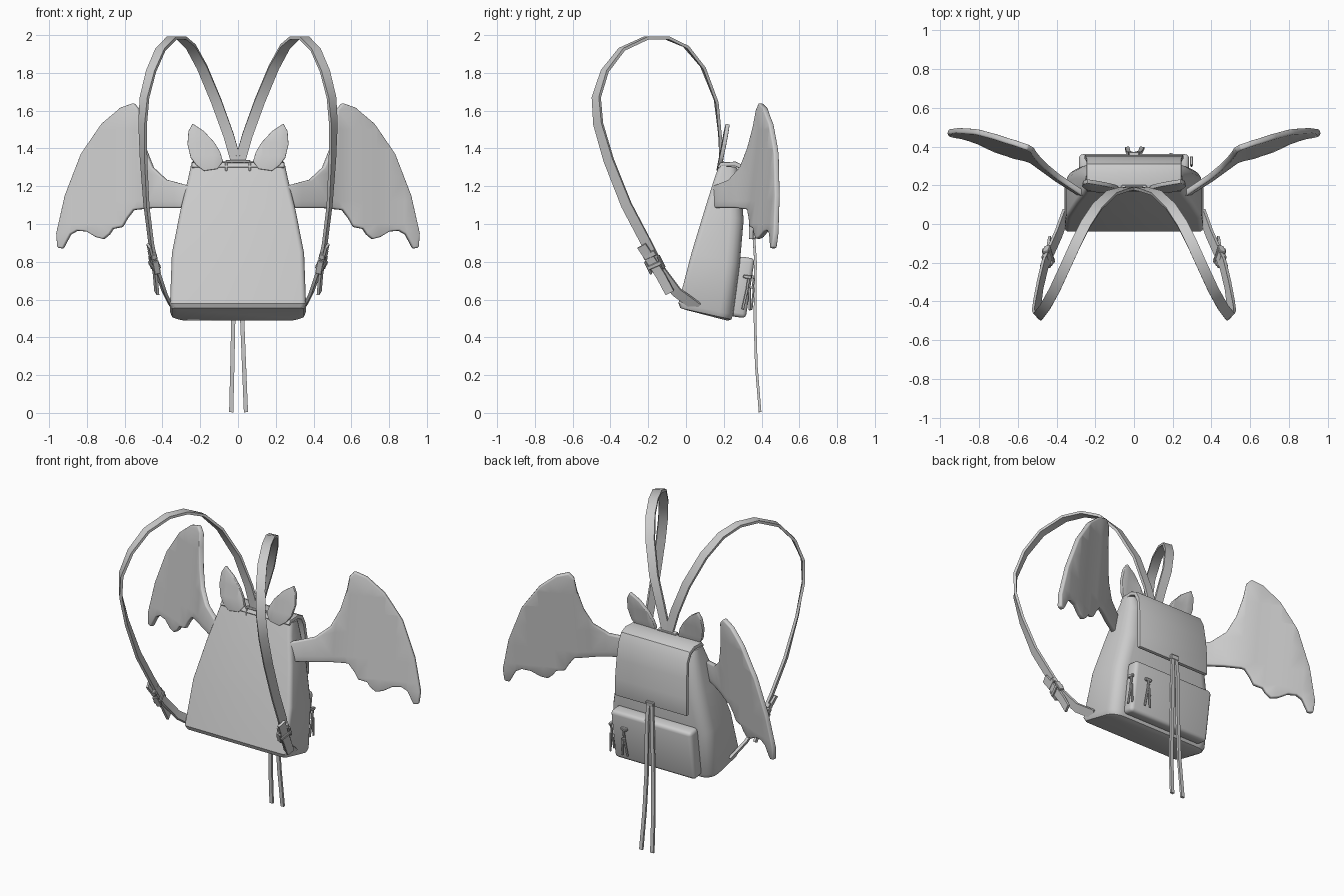
import bpy, bmesh, math
from mathutils import Vector as V, Matrix

if "Cube" in bpy.data.objects:
    bpy.data.objects.remove(bpy.data.objects["Cube"])

mat = bpy.data.materials.new("light grey")
mat.use_nodes = True
GREY = (0.6, 0.6, 0.6, 1)
mat.diffuse_color = GREY
mat.node_tree.nodes["Principled BSDF"].inputs["Base Color"].default_value = GREY


def finish(name, bm, thick=0, bevel=0, seg=2, mirror=False, angle=35):
    """Turn a bmesh into an object, apply thickness, rounding and mirroring."""
    bmesh.ops.recalc_face_normals(bm, faces=bm.faces)
    me = bpy.data.meshes.new(name)
    bm.to_mesh(me)
    bm.free()
    ob = bpy.data.objects.new(name, me)
    bpy.context.collection.objects.link(ob)
    me.materials.append(mat)
    bpy.ops.object.select_all(action='DESELECT')
    ob.select_set(True)
    bpy.context.view_layer.objects.active = ob
    if thick:
        m = ob.modifiers.new("thickness", 'SOLIDIFY')
        m.thickness, m.offset = thick, 0
    if bevel:
        m = ob.modifiers.new("rounding", 'BEVEL')
        m.width, m.segments = bevel, seg
        m.limit_method, m.angle_limit = 'ANGLE', math.radians(50)
    if mirror:
        m = ob.modifiers.new("mirror", 'MIRROR')
        m.use_mirror_merge = False
    for m in list(ob.modifiers):
        bpy.ops.object.modifier_apply(modifier=m.name)
    bpy.ops.object.shade_smooth_by_angle(angle=math.radians(angle))
    return ob


def band(name, path, across, width, thick, mirror=False):
    """Flat ribbon along a path; its width direction blends through 'across'."""
    bm = bmesh.new()
    pts = [V(p) for p in path]
    rows = []
    for i, p in enumerate(pts):
        t = (pts[min(i + 1, len(pts) - 1)] - pts[max(i - 1, 0)]).normalized()
        f = i / (len(pts) - 1) * (len(across) - 1)
        k = min(int(f), len(across) - 2) if len(across) > 1 else 0
        a = V(across[k]).lerp(V(across[min(k + 1, len(across) - 1)]), f - k)
        a = (a - t * a.dot(t)).normalized() * width / 2
        rows.append([bm.verts.new(p - a), bm.verts.new(p + a)])
    for a, b in zip(rows, rows[1:]):
        bm.faces.new((a[0], a[1], b[1], b[0]))
    return finish(name, bm, thick, mirror=mirror)


def add_box(bm, centre, axes, size):
    rot = Matrix(axes).transposed().to_4x4()
    bmesh.ops.create_cube(bm, size=1, matrix=Matrix.Translation(centre) @ rot @ Matrix.Diagonal((*size, 1)))


def frame_axes(up, side):
    """Orthogonal axes: across, outward, along."""
    u = V(up).normalized()
    s = V(side)
    s = (s - u * s.dot(u)).normalized()
    return s, u.cross(s), u


def ramp(x, pts):
    for (a, fa), (b, fb) in zip(pts, pts[1:]):
        if x <= b:
            return fa + (fb - fa) * (x - a) / (b - a)
    return pts[-1][1]


def panel(name, outline, depth, cuts_x, cuts_z, thick, bevel):
    """Curved sheet: a front outline, sliced up and pushed back by a depth rule."""
    bm = bmesh.new()
    bm.faces.new([bm.verts.new((x, 0, z)) for x, z in outline])
    for co, no in [((x, 0, 0), (1, 0, 0)) for x in cuts_x] + [((0, 0, z), (0, 0, 1)) for z in cuts_z]:
        bmesh.ops.bisect_plane(bm, geom=bm.verts[:] + bm.edges[:] + bm.faces[:], plane_co=co, plane_no=no, dist=0.002)
    for v in bm.verts:
        v.co.y = depth(v.co.x, v.co.z)
    bmesh.ops.triangulate(bm, faces=[f for f in bm.faces if len(f.verts) > 4])
    return finish(name, bm, thick, bevel, mirror=True, angle=50)


# Leaning body: rounded rings given as front y, z, back y, z, half width
bm = bmesh.new()
rings = []
for yf, zf, yb, zb, w in [(0, .545, .22, .488, .33), (-.03, .555, .24, .495, .35), (-.04, .58, .25, .52, .36),
                          (.03, .85, .285, .79, .35), (.10, 1.08, .305, 1.02, .305),
                          (.15, 1.24, .29, 1.22, .265), (.175, 1.31, .27, 1.30, .25)]:
    ring = []
    d = yb - yf
    for cx, cy, r, start in [(1, 1, .07, 0), (-1, 1, .07, 90), (-1, 0, .025, 180), (1, 0, .025, 270)]:
        r = min(r, d * .4)
        for k in range(5):
            a = math.radians(start + k * 22.5)
            x = cx * (w - r) + r * math.cos(a)
            y = (yb - r if cy else yf + r) + r * math.sin(a)
            ring.append(bm.verts.new((x, y, zf + (zb - zf) * (y - yf) / d)))
    rings.append(ring)
for a, b in zip(rings, rings[1:]):
    for i in range(len(a)):
        j = (i + 1) % len(a)
        bm.faces.new((a[i], a[j], b[j], b[i]))
bm.faces.new(rings[0])
bm.faces.new(rings[-1])
finish("bag_body", bm)

# Flap folding over the top and down the back
bm = bmesh.new()
rows = [[bm.verts.new((s * w, y, z)) for s in (-1, 1)] for y, z, w in
        [(.175, 1.295, .245), (.19, 1.315, .245), (.26, 1.318, .245), (.30, 1.30, .245), (.325, 1.25, .245),
         (.338, 1.15, .25), (.345, 1.03, .255), (.345, .92, .255)]]
for a, b in zip(rows, rows[1:]):
    bm.faces.new((a[0], a[1], b[1], b[0]))
finish("flap", bm, thick=.025, bevel=.006)

# Back pocket, leaning with the bag
lean = frame_axes((0, .15, 1), (1, 0, 0))
bm = bmesh.new()
add_box(bm, (0, .298, .665), lean, (.57, .085, .32))
finish("back_pocket", bm, bevel=.022, seg=3)

# Zip pulls: a tab, a ring bar and two hanging tassel ends
for name, x, y, side in [("pocket_pull", .19, .353, (1, 0, 0)), ("side_pull", .297, .325, (0, 1, 0))]:
    ax = frame_axes((0, .15, 1), side)
    bm = bmesh.new()
    add_box(bm, (x, y, .72), ax, (.045, .018, .018))
    add_box(bm, (x, y + .003, .685), ax, (.014, .012, .06))
    for s in (-1, 1):
        add_box(bm, V((x, y, .605)) + ax[0] * s * .012, frame_axes(V((0, .1, 1)) - ax[0] * s * .12, side), (.014, .01, .12))
    finish(name, bm, bevel=.003, seg=1)

# Bat wings
wing = [(.25, 1.20), (.38, 1.235), (.45, 1.30), (.49, 1.40), (.515, 1.52), (.525, 1.61), (.55, 1.64), (.62, 1.615),
        (.72, 1.53), (.83, 1.37), (.915, 1.15), (.96, .95), (.955, .875), (.925, .87), (.885, .945), (.85, .965),
        (.80, .96), (.75, .93), (.71, .92), (.68, .945), (.66, .975), (.61, .985), (.585, 1.03), (.55, 1.075),
        (.45, 1.085), (.25, 1.085)]
sweep = [(.2, .12), (.25, .15), (.4, .245), (.53, .34), (.66, .39), (.8, .45), (.96, .505)]
panel("wings", wing, lambda x, z: ramp(x, sweep) + .11 * (z - 1.2),
      [.33, .4, .47, .53, .6, .66, .73, .8, .88], [1.0, 1.12, 1.27, 1.4, 1.5], .03, .01)

# Ears
ear = [(.08, 1.33), (.095, 1.38), (.125, 1.43), (.18, 1.49), (.24, 1.53), (.262, 1.49), (.267, 1.42), (.25, 1.35),
       (.22, 1.31), (.18, 1.28), (.11, 1.29)]
panel("ears", ear, lambda x, z: .175 + .19 * (z - 1.3) + .5 * (x - .17) ** 2, [.13, .18, .22], [1.36, 1.43], .022, .007)

# Shoulder straps looping up and forward, then down to the bottom corners
strap = [(.01, .185, 1.33), (.05, .18, 1.47), (.115, .16, 1.65), (.19, .09, 1.83), (.25, 0, 1.94), (.30, -.10, 1.985),
         (.35, -.21, 1.985), (.41, -.34, 1.925), (.46, -.43, 1.81), (.495, -.475, 1.67), (.505, -.465, 1.53),
         (.50, -.41, 1.34), (.485, -.315, 1.10), (.46, -.21, .90), (.43, -.14, .76), (.39, -.05, .64), (.35, .06, .56)]
twist = [(1, 0, 0), (1, .2, 0), (.8, .55, 0), (.3, .9, .2), (.25, .9, .3)]
band("shoulder_straps", strap, twist, .055, .016, mirror=True)

# Strap adjusters: loose pointed tail, keeper and buckle frame
band("strap_tails", [(.472, -.235, .885), (.45, -.18, .80), (.437, -.13, .72), (.43, -.085, .635)],
     [(.25, .9, .3)], .05, .014, mirror=True)
ax = frame_axes((.2, -.5, 1), (.25, .9, .3))
centre = V((.442, -.165, .785))
bm = bmesh.new()
for s in (-1, 1):
    add_box(bm, centre + ax[0] * s * .038, ax, (.012, .034, .075))
    add_box(bm, centre + ax[1] * s * .018, ax, (.085, .01, .022))
add_box(bm, centre + ax[2] * .06, ax, (.072, .032, .03))
finish("strap_buckles", bm, bevel=.003, seg=1, mirror=True)

# Anchor where the straps meet the bag
bm = bmesh.new()
up = frame_axes((0, .2, 1), (1, 0, 0))
add_box(bm, (0, .185, 1.33), up, (.13, .03, .014))
for s in (-1, 1):
    add_box(bm, (s * .062, .18, 1.305), up, (.012, .025, .055))
finish("strap_anchor", bm, bevel=.003, seg=1)

# Long drawstrings hanging from the flap, with a small clasp
for name, xs in [("left_drawstring", (.012, .018, .022, .032, .042)), ("right_drawstring", (-.012, -.02, -.025, -.03, -.036))]:
    band(name, [(x, y, z) for x, y, z in zip(xs, (.358, .368, .365, .372, .392), (.95, .8, .5, .25, .004))],
         [(1, 0, 0)], .022, .014)
bm = bmesh.new()
add_box(bm, (0, .362, .935), lean, (.055, .018, .03))
finish("drawstring_clasp", bm, bevel=.004, seg=1)
